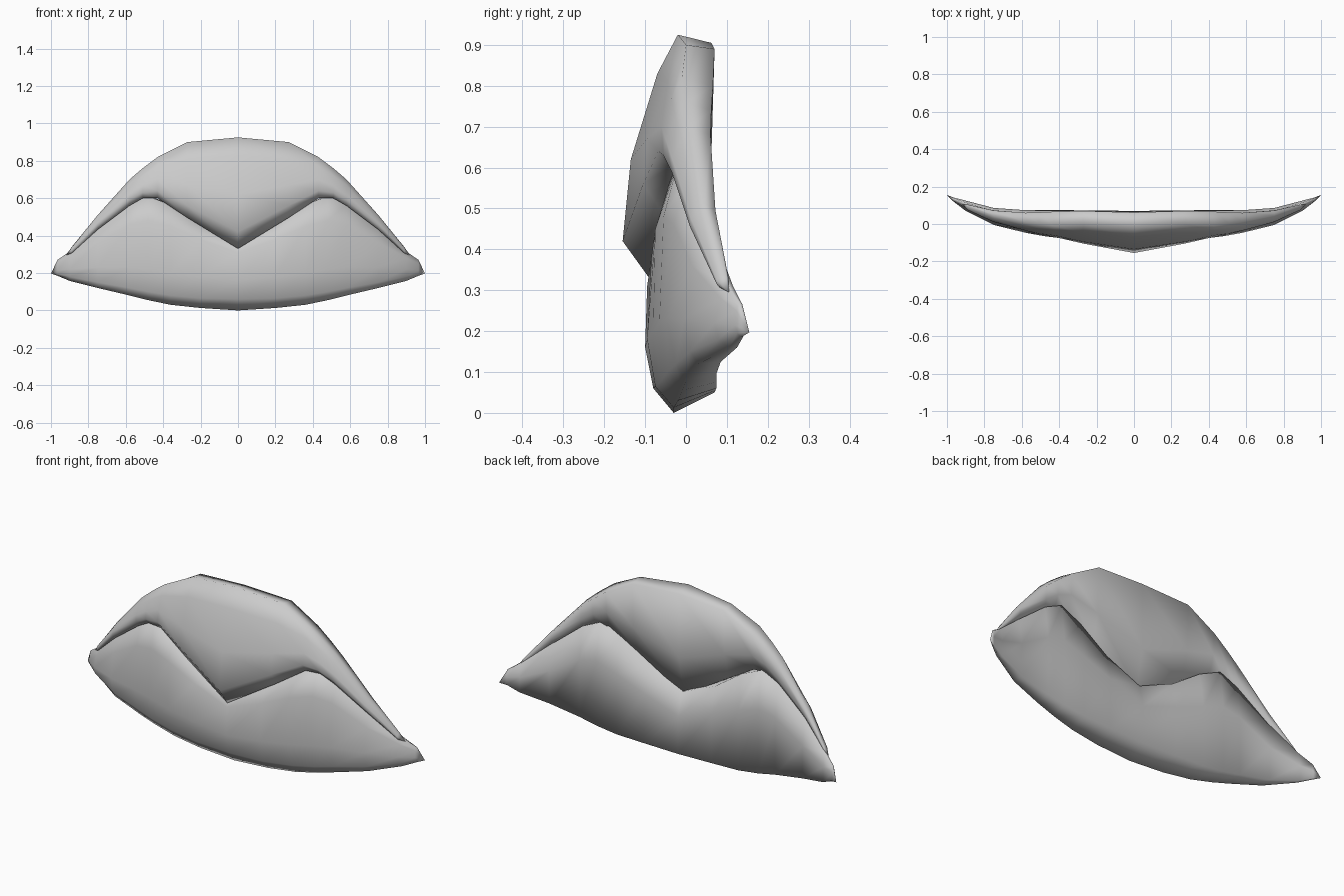
import bpy, bmesh, math

lip_mat = bpy.data.materials.new("pale_grey")
lip_mat.diffuse_color = (0.6, 0.6, 0.6, 1)


def loft(name, stations, tip):
    """Skin a symmetric row of (y, z) cross-sections, closed to a tip at each end."""
    bm = bmesh.new()
    full = [(-x, s) for x, s in reversed(stations[1:])] + stations
    rings = [[bm.verts.new((x, y, z)) for y, z in s] for x, s in full]
    n = len(rings[0])
    for a, b in zip(rings, rings[1:]):
        for i in range(n):
            j = (i + 1) % n
            bm.faces.new((a[i], a[j], b[j], b[i]))
    for ring, side in ((rings[0], -1), (rings[-1], 1)):
        t = bm.verts.new((side * tip[0], tip[1], tip[2]))
        for i in range(n):
            bm.faces.new((ring[i], ring[(i + 1) % n], t))
    bmesh.ops.recalc_face_normals(bm, faces=bm.faces)
    mesh = bpy.data.meshes.new(name)
    bm.to_mesh(mesh)
    bm.free()
    obj = bpy.data.objects.new(name, mesh)
    bpy.context.collection.objects.link(obj)
    mesh.materials.append(lip_mat)
    bpy.ops.object.select_all(action='DESELECT')
    obj.select_set(True)
    bpy.context.view_layer.objects.active = obj
    bpy.ops.object.shade_smooth_by_angle(angle=math.radians(110))


# Upper lip: top edge, front, bulge, seam, back of seam, back, back of top edge
loft("upper_lip", [
    (0.00, [(-.02, .925), (-.07, .83), (-.135, .62), (-.155, .42), (-.09, .33), (.02, .35), (.06, .56), (.062, .905)]),
    (0.27, [(.00, .90), (-.045, .81), (-.095, .67), (-.105, .56), (-.06, .495), (.025, .51), (.06, .65), (.07, .89)]),
    (0.43, [(-.01, .82), (-.035, .77), (-.06, .70), (-.068, .64), (-.04, .60), (.035, .605), (.06, .69), (.066, .80)]),
    (0.51, [(.00, .76), (-.025, .72), (-.05, .67), (-.055, .63), (-.03, .60), (.04, .60), (.06, .66), (.062, .74)]),
    (0.58, [(.01, .70), (-.01, .67), (-.035, .625), (-.035, .59), (-.015, .56), (.04, .56), (.06, .61), (.06, .68)]),
    (0.75, [(.045, .51), (.03, .50), (.012, .475), (.01, .455), (.025, .432), (.06, .435), (.073, .465), (.072, .495)]),
    (0.89, [(.098, .338), (.085, .335), (.075, .325), (.076, .313), (.085, .305), (.098, .308), (.104, .318), (.104, .33)]),
], (0.92, .105, .295))

# Lower lip: bottom edge, chin side, front, upper front, top, back of top, back, back of bottom edge
loft("lower_lip", [
    (0.00, [(-.03, .00), (-.08, .06), (-.10, .16), (-.095, .31), (-.05, .36), (.04, .37), (.066, .25), (.07, .05)]),
    (0.20, [(-.03, .013), (-.075, .065), (-.095, .18), (-.085, .38), (-.045, .465), (.042, .455), (.07, .32), (.072, .055)]),
    (0.36, [(-.02, .03), (-.06, .08), (-.08, .20), (-.075, .45), (-.04, .565), (.045, .565), (.072, .38), (.074, .06)]),
    (0.48, [(-.01, .055), (-.045, .10), (-.065, .22), (-.055, .48), (-.02, .61), (.05, .618), (.073, .42), (.074, .075)]),
    (0.58, [(.00, .08), (-.025, .12), (-.047, .23), (-.03, .46), (.00, .57), (.052, .572), (.074, .40), (.074, .095)]),
    (0.75, [(.03, .12), (.01, .15), (-.005, .23), (.015, .36), (.04, .445), (.068, .437), (.086, .30), (.085, .125)]),
    (0.90, [(.105, .158), (.08, .18), (.07, .22), (.085, .28), (.10, .315), (.115, .31), (.125, .24), (.125, .16)]),
    (0.965, [(.135, .185), (.125, .195), (.12, .215), (.123, .25), (.13, .27), (.138, .265), (.142, .23), (.142, .19)]),
], (1.0, .155, .197))
